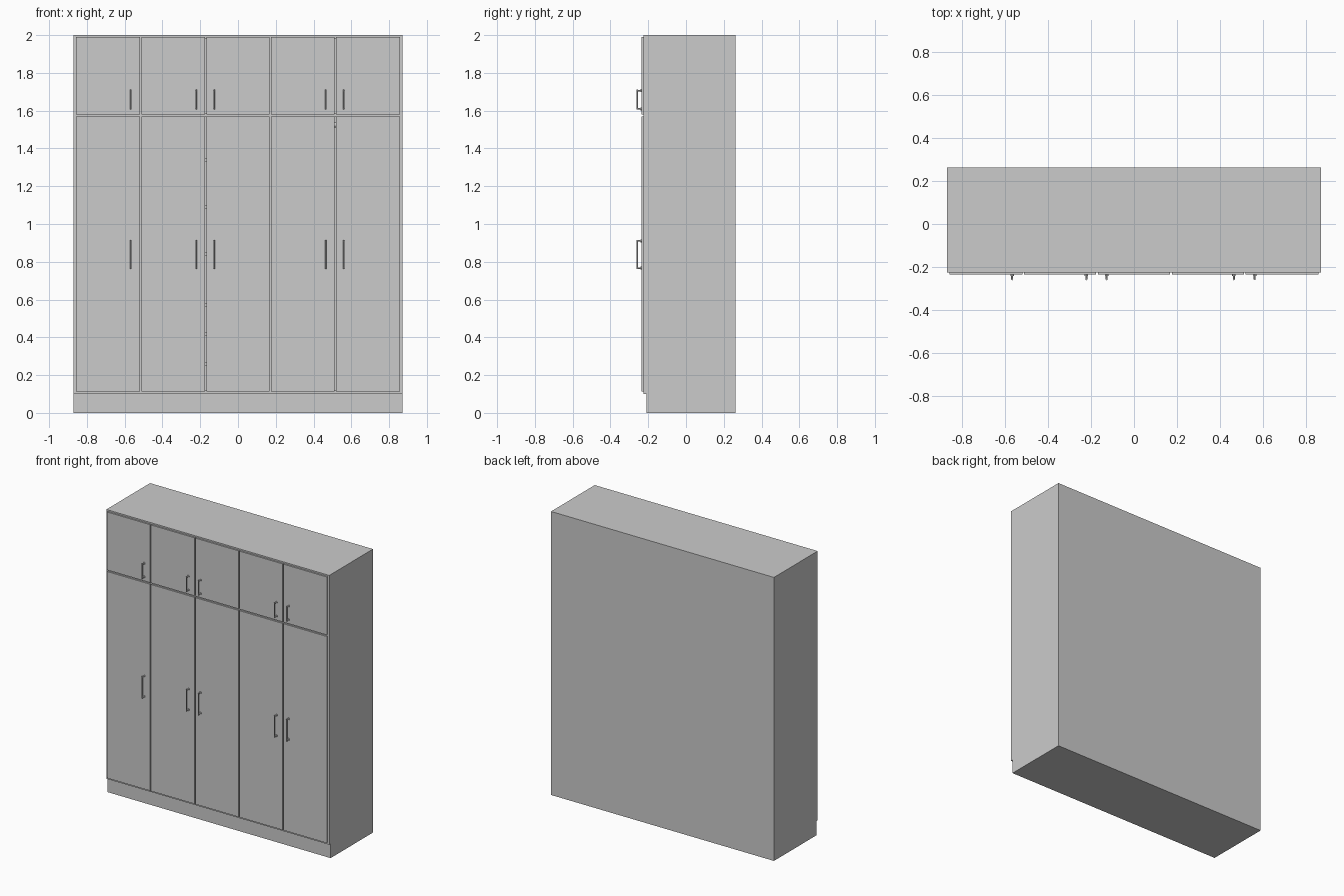
import bpy, bmesh
from mathutils import Matrix, Vector

if "Cube" in bpy.data.objects:
    bpy.data.objects.remove(bpy.data.objects["Cube"])

W, BACK, FRONT = 0.87, 0.262, -0.225   # half width, back and front planes
DOOR_FACE = -0.236
T = 0.018                              # board thickness
Z_BASE, Z_MID, Z_TOP = 0.10, 1.575, 2.0


def finish(name, bm):
    mesh = bpy.data.meshes.new(name)
    bm.to_mesh(mesh)
    bm.free()
    obj = bpy.data.objects.new(name, mesh)
    bpy.context.collection.objects.link(obj)
    return obj


def board(name, x0, x1, y0, y1, z0, z1):
    bm = bmesh.new()
    size = Matrix.Diagonal((x1 - x0, y1 - y0, z1 - z0, 1))
    centre = Matrix.Translation(((x0 + x1) / 2, (y0 + y1) / 2, (z0 + z1) / 2))
    bmesh.ops.create_cube(bm, size=1, matrix=centre @ size)
    return finish(name, bm)


def add_rod(bm, a, b, r, sides=12):
    a, b = Vector(a), Vector(b)
    d = b - a
    mat = Matrix.Translation((a + b) / 2) @ d.to_track_quat('Z', 'Y').to_matrix().to_4x4()
    bmesh.ops.create_cone(bm, cap_ends=True, segments=sides, radius1=r, radius2=r,
                          depth=d.length, matrix=mat)


def smooth(obj):
    bpy.ops.object.select_all(action='DESELECT')
    obj.select_set(True)
    bpy.context.view_layer.objects.active = obj
    bpy.ops.object.shade_smooth_by_angle()


# Plinth and outer carcass
board("plinth", -W, W, -0.21, BACK, 0, Z_BASE)
board("left_side", -W, -W + T, FRONT, BACK, Z_BASE, Z_TOP)
board("right_side", W - T, W, FRONT, BACK, Z_BASE, Z_TOP)
inner = W - T
board("top_panel", -inner, inner, FRONT, BACK, Z_TOP - T, Z_TOP)
board("bottom_panel", -inner, inner, FRONT, BACK, Z_BASE, Z_BASE + T)
board("back_panel", -inner, inner, BACK - 0.01, BACK, Z_BASE + T, Z_TOP - T)
board("middle_deck", -inner, inner, FRONT, BACK - 0.01, Z_MID - T / 2, Z_MID + T / 2)

# Upright partitions between the three compartments
seams = [-0.858, -0.516, -0.172, 0.172, 0.516, 0.858]
p1, p2 = seams[1], seams[3]
for x in (p1, p2):
    board("lower_partition", x - T / 2, x + T / 2, FRONT, BACK - 0.01, Z_BASE + T, Z_MID - T / 2)
    board("upper_partition", x - T / 2, x + T / 2, FRONT, BACK - 0.01, Z_MID + T / 2, Z_TOP - T)

# Inner shelves and hanging rail
for x0, x1, heights in ((-inner, p1 - T / 2, (0.26, 0.59, 0.84, 1.09, 1.34)),
                        (p1 + T / 2, p2 - T / 2, (0.26, 0.42, 0.57, 0.84, 1.09, 1.34))):
    for z in heights:
        board("shelf", x0, x1, FRONT + 0.02, BACK - 0.01, z - T / 2, z + T / 2)
bm = bmesh.new()
add_rod(bm, (p2 + T / 2, 0.02, 1.525), (inner, 0.02, 1.525), 0.014, 16)
smooth(finish("hanging_rail", bm))

# Doors, one tall and one short per bay
GAP = 0.004
for i in range(5):
    x0 = seams[i] + (GAP if i else 0)
    x1 = seams[i + 1] - (GAP if i < 4 else 0)
    board("tall_door", x0, x1, DOOR_FACE, FRONT, 0.113, 1.57)
    board("short_door", x0, x1, DOOR_FACE, FRONT, 1.581, 1.99)


# Bar handles with two flanged posts
def handle(name, x, z0, z1):
    bm = bmesh.new()
    bar_y = -0.258
    for z in (z0, z1):
        add_rod(bm, (x, DOOR_FACE + 0.001, z), (x, DOOR_FACE - 0.006, z), 0.008)
        add_rod(bm, (x, DOOR_FACE, z), (x, bar_y, z), 0.0045)
    add_rod(bm, (x, bar_y, z0 - 0.005), (x, bar_y, z1 + 0.005), 0.004)
    smooth(finish(name, bm))


for x in (-0.567, -0.222, -0.127, 0.465, 0.561):
    handle("tall_door_handle", x, 0.766, 0.911)
    handle("short_door_handle", x, 1.61, 1.706)
